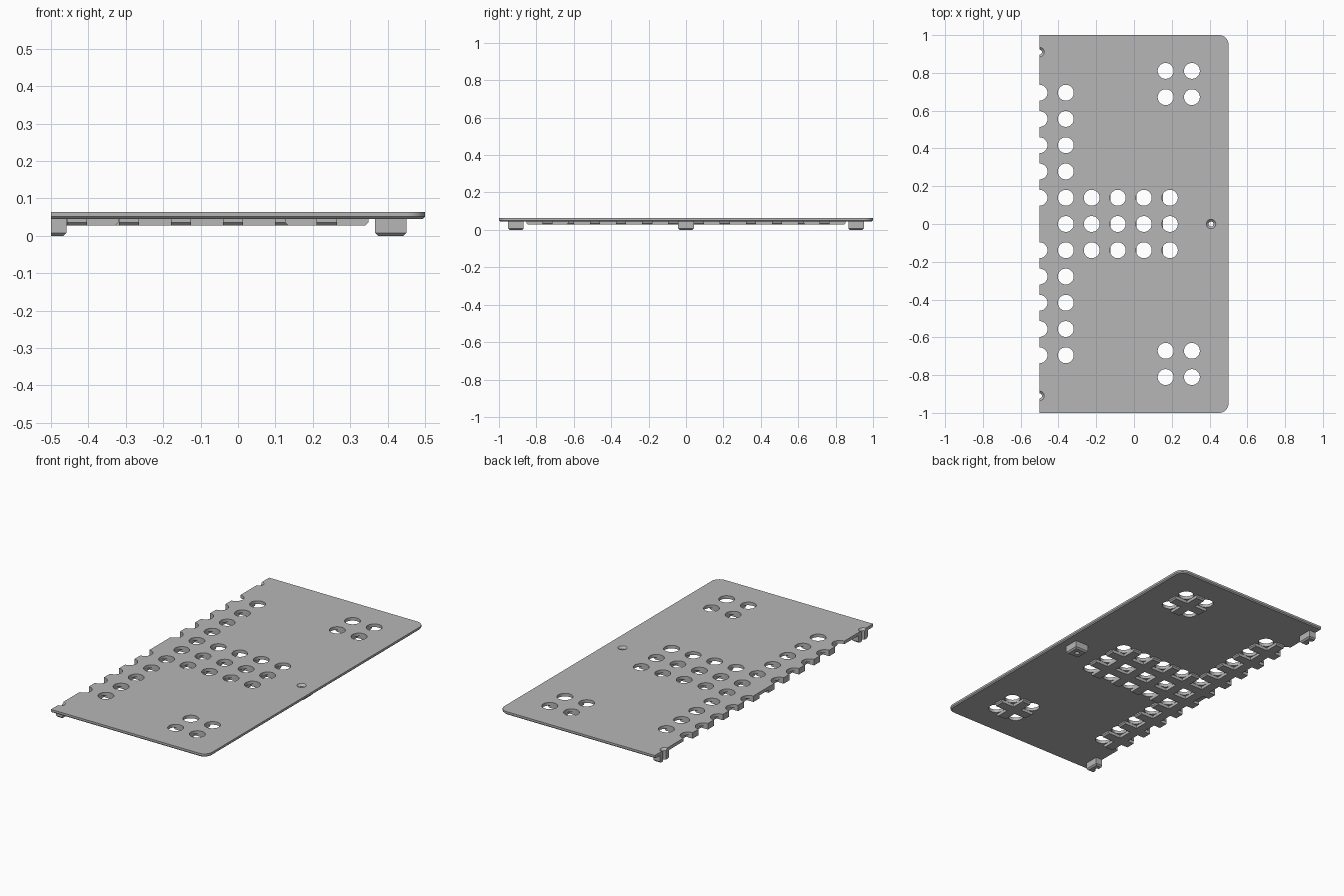
import bpy, bmesh, math
from mathutils import Vector

if "Cube" in bpy.data.objects:
    bpy.data.objects.remove(bpy.data.objects["Cube"], do_unlink=True)

PITCH, HOLE_R = 0.139, 0.042
EDGE = -0.5                      # flat cut side
PLATE_BOTTOM, PLATE_TOP = 0.045, 0.063
RIB_BOTTOM, RIB_W = 0.028, 0.054

grey = bpy.data.materials.new("mid_grey")
grey.use_nodes = True
colour = (0.47, 0.47, 0.47, 1)
grey.diffuse_color = colour
grey.node_tree.nodes["Principled BSDF"].inputs["Base Color"].default_value = colour


def make_object(name, bm):
    bmesh.ops.recalc_face_normals(bm, faces=bm.faces)
    mesh = bpy.data.meshes.new(name)
    bm.to_mesh(mesh)
    bm.free()
    mesh.materials.append(grey)
    obj = bpy.data.objects.new(name, mesh)
    bpy.context.collection.objects.link(obj)
    return obj


def loft(bm, rings):
    """Closed solid through rings of equal length."""
    rings = [[bm.verts.new(p) for p in ring] for ring in rings]
    n = len(rings[0])
    for a, b in zip(rings, rings[1:]):
        for i in range(n):
            j = (i + 1) % n
            bm.faces.new((a[i], a[j], b[j], b[i]))
    bm.faces.new(rings[0][::-1])
    bm.faces.new(rings[-1])


def circle(x, y, z, r, n=32):
    steps = [(i + 0.5) * math.tau / n for i in range(n)]
    return [(x + r * math.cos(a), y + r * math.sin(a), z) for a in steps]


def rect(x0, x1, y0, y1, z):
    return [(x0, y0, z), (x1, y0, z), (x1, y1, z), (x0, y1, z)]


def plate_ring(z, inset):
    """Plate outline with two rounded corners opposite the flat cut side."""
    r, c = 0.05 - inset, 0.05
    pts = [(EDGE, -1 + inset, z)]
    for sy, start in ((-1, -90), (1, 0)):
        for k in range(9):
            a = math.radians(start + k * 90 / 8)
            pts.append((0.5 - c + r * math.cos(a),
                        sy * (1 - c) + r * math.sin(a), z))
    return pts + [(EDGE, 1 - inset, z)]


def cut(obj, cutter):
    mod = obj.modifiers.new("cut", 'BOOLEAN')
    mod.object, mod.operation, mod.solver = cutter, 'DIFFERENCE', 'EXACT'
    bpy.context.view_layer.update()
    depsgraph = bpy.context.evaluated_depsgraph_get()
    mesh = bpy.data.meshes.new_from_object(obj.evaluated_get(depsgraph))
    obj.modifiers.clear()
    obj.data = mesh


# Hole layout: edge strip, central block and two corner clusters
holes = [(EDGE + c * PITCH, r * PITCH) for c in (0, 1) for r in range(-5, 6)
         if (c, r) != (0, 0)]
holes += [(EDGE + c * PITCH - 0.001 * c, r * PITCH)
          for c in range(2, 6) for r in (-1, 0, 1)]
cluster_x, cluster_y = 0.237, 0.741
holes += [(cluster_x + i * PITCH / 2, s * cluster_y + j * PITCH / 2)
          for s in (-1, 1) for i in (-1, 1) for j in (-1, 1)]
feet = [(EDGE, -0.91), (EDGE, 0.91), (0.408, 0)]

# Cutters
bm = bmesh.new()
for x, y in holes:
    loft(bm, [circle(x, y, 0.03, HOLE_R), circle(x, y, 0.1, HOLE_R)])
hole_cutter = make_object("hole_cutter", bm)
bm = bmesh.new()
for x, y in feet:
    loft(bm, [circle(x, y, -0.02, 0.013), circle(x, y, 0.051, 0.013),
              circle(x, y, PLATE_TOP, 0.025), circle(x, y, 0.08, 0.025)])
screw_cutter = make_object("screw_cutter", bm)

# Plate with chamfered lower edge
bm = bmesh.new()
loft(bm, [plate_ring(PLATE_BOTTOM, 0.006), plate_ring(PLATE_BOTTOM + 0.006, 0),
          plate_ring(PLATE_TOP, 0)])
plate = make_object("plate", bm)
cut(plate, hole_cutter)
cut(plate, screw_cutter)

# Square feet with chamfered soles
bm = bmesh.new()
for x, y in feet:
    h = 0.042
    rings = []
    for z, k in ((0, 0.008), (0.008, 0), (PLATE_BOTTOM + 0.001, 0)):
        rings.append(rect(max(EDGE, x - h + k), x + h - k, y - h + k, y + h - k, z))
    loft(bm, rings)
feet_obj = make_object("feet", bm)
cut(feet_obj, screw_cutter)

# Ribs filling the gaps between holes, ends chamfered
bm = bmesh.new()


def rib(x0, x1, y0, y1):
    along_x = x1 - x0 > y1 - y0
    k = 0.008
    kx, ky = (k, 0) if along_x else (0, k)
    left = 0 if x0 <= EDGE else kx
    loft(bm, [rect(x0 + left, x1 - kx, y0 + ky, y1 - ky, RIB_BOTTOM),
              rect(x0, x1, y0, y1, RIB_BOTTOM + k),
              rect(x0, x1, y0, y1, PLATE_BOTTOM + 0.001)])


def rib_x(y, x0, x1):
    rib(x0, x1, y - RIB_W / 2, y + RIB_W / 2)


def rib_y(x, y0, y1):
    rib(x - RIB_W / 2, x + RIB_W / 2, y0, y1)


reach = 5 * PITCH + HOLE_R
rib_y(EDGE + PITCH / 2, -reach, reach)
for r in range(-5, 5):
    central = r in (-1, 0)
    rib_x((r + 0.5) * PITCH, EDGE, EDGE + (reach if central else PITCH + HOLE_R))
for c in range(1, 5):
    rib_y(EDGE + (c + 0.5) * PITCH, -PITCH - HOLE_R, PITCH + HOLE_R)
half = PITCH / 2 + HOLE_R
for s in (-1, 1):
    rib_x(s * cluster_y, cluster_x - half, cluster_x + half)
    rib_y(cluster_x, s * cluster_y - half, s * cluster_y + half)
ribs = make_object("ribs", bm)

for cutter in (hole_cutter, screw_cutter):
    bpy.data.objects.remove(cutter, do_unlink=True)

# Smooth hole walls and corners, crisp edges elsewhere
for obj in bpy.context.selected_objects:
    obj.select_set(False)
for obj in (plate, feet_obj, ribs):
    obj.select_set(True)
bpy.context.view_layer.objects.active = plate
bpy.ops.object.shade_smooth_by_angle(angle=math.radians(30))
